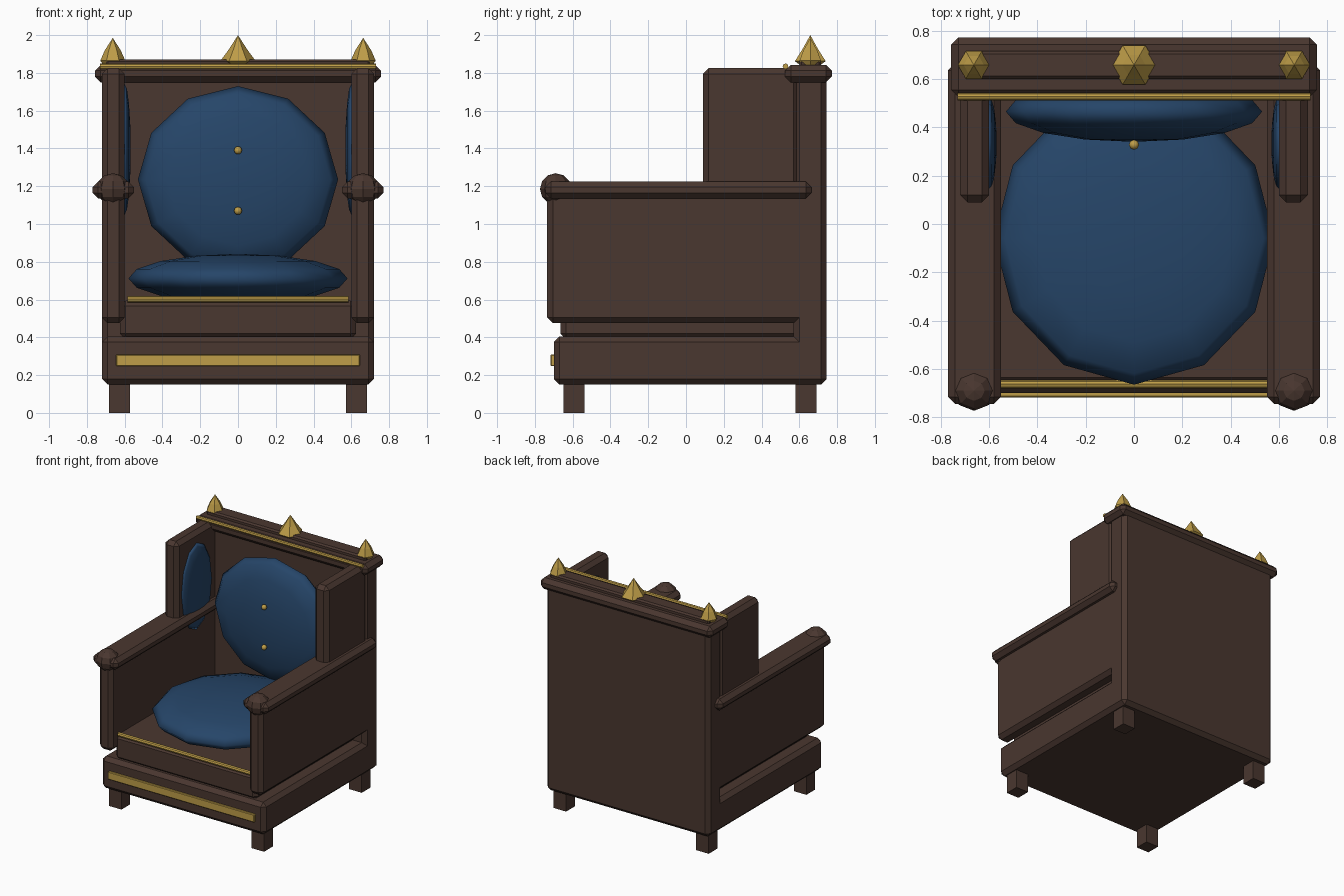
import bpy, bmesh, math
from mathutils import Matrix, Vector

if "Cube" in bpy.data.objects:
    bpy.data.objects.remove(bpy.data.objects["Cube"])


def material(name, rgb):
    m = bpy.data.materials.new(name)
    m.diffuse_color = (*rgb, 1)
    m.use_nodes = True
    m.node_tree.nodes["Principled BSDF"].inputs["Base Color"].default_value = m.diffuse_color
    return m


WOOD = material("dark_wood", (0.068, 0.038, 0.029))
BLUE = material("blue_fabric", (0.019, 0.060, 0.140))
GOLD = material("gold", (0.52, 0.34, 0.065))


def finish(name, bm, mat, smooth=False):
    bmesh.ops.recalc_face_normals(bm, faces=bm.faces)
    me = bpy.data.meshes.new(name)
    bm.to_mesh(me)
    bm.free()
    me.materials.append(mat)
    for p in me.polygons:
        p.use_smooth = smooth
    ob = bpy.data.objects.new(name, me)
    bpy.context.collection.objects.link(ob)
    return ob


def box(name, lo, hi, mat=WOOD, bevel=0.03):
    """Box between two corners, with a one-segment chamfer."""
    lo, hi = Vector(lo), Vector(hi)
    bm = bmesh.new()
    bmesh.ops.create_cube(bm, size=1)
    for v in bm.verts:
        v.co = (lo + hi) / 2 + v.co * (hi - lo)
    if bevel:
        bmesh.ops.bevel(bm, geom=bm.edges[:], offset=bevel, segments=1, affect='EDGES')
    return finish(name, bm, mat)


def ball(name, centre, radii, mat, segs=12, rings=8, axis='Z', smooth=True):
    """Ellipsoid with its poles on the given axis and a vertex at the top or front."""
    bm = bmesh.new()
    bmesh.ops.create_uvsphere(bm, u_segments=segs, v_segments=rings, radius=1)
    if axis == 'Y':
        bm.transform(Matrix.Rotation(math.pi / 2, 4, 'X'))
    elif axis == 'X':
        bm.transform(Matrix.Rotation(math.pi / 2, 4, 'Y'))
    bm.transform(Matrix.Translation(centre) @ Matrix.Diagonal((*radii, 1)))
    return finish(name, bm, mat, smooth)


def rod(name, half, y, z, r):
    """Round trim running along x."""
    bm = bmesh.new()
    bmesh.ops.create_cone(bm, cap_ends=True, segments=8, radius1=r, radius2=r, depth=2 * half)
    bm.transform(Matrix.Translation((0, y, z)) @ Matrix.Rotation(math.pi / 2, 4, 'Y'))
    return finish(name, bm, GOLD)


def finial(name, x, y, profile):
    """Six-sided turned spike."""
    bm = bmesh.new()
    rings = [[bm.verts.new((x + r * math.cos(i * math.pi / 3), y + r * math.sin(i * math.pi / 3), z))
              for i in range(6)] for r, z in profile[:-1]]
    tip = bm.verts.new((x, y, profile[-1][1]))
    bm.faces.new(rings[0][::-1])
    for a, b in zip(rings, rings[1:]):
        for i in range(6):
            j = (i + 1) % 6
            bm.faces.new((a[i], a[j], b[j], b[i]))
    for i in range(6):
        bm.faces.new((rings[-1][i], rings[-1][(i + 1) % 6], tip))
    return finish(name, bm, GOLD)


# Main body
box("base", (-0.72, -0.70, 0.15), (0.72, 0.745, 0.405))
box("seat_block", (-0.625, -0.665, 0.39), (0.625, 0.62, 0.595))
box("back_panel", (-0.72, 0.57, 0.16), (0.72, 0.745, 1.80))
box("top_rail", (-0.757, 0.525, 1.75), (0.757, 0.772, 1.842))
box("top_rail_crest", (-0.70, 0.60, 1.82), (0.70, 0.715, 1.872), bevel=0.012)

# Gold trim
box("base_plate", (-0.645, -0.717, 0.247), (0.645, -0.69, 0.31), GOLD, 0.005)
rod("seat_trim", 0.585, -0.663, 0.602, 0.017)
rod("top_trim", 0.73, 0.527, 1.835, 0.015)

# Cushions and buttons
ball("seat_cushion", (0, -0.06, 0.712), (0.58, 0.605, 0.13), BLUE)
ball("back_cushion", (0, 0.465, 1.236), (0.53, 0.125, 0.494), BLUE, axis='Y')
for z in (1.07, 1.39):
    ball("button", (0, 0.328, z), (0.021, 0.021, 0.021), GOLD, 8, 6)

# Parts repeated on both sides
for s, side in ((-1, "left"), (1, "right")):
    def xs(a, b):
        return min(s * a, s * b), max(s * a, s * b)

    x0, x1 = xs(0.60, 0.72)
    box(side + "_arm_panel", (x0, -0.735, 0.475), (x1, 0.745, 1.17))
    box(side + "_wing", (x0, 0.09, 1.11), (x1, 0.60, 1.825))
    x0, x1 = xs(0.55, 0.77)
    box(side + "_armrest", (x0, -0.745, 1.135), (x1, 0.665, 1.225))
    ball(side + "_arm_knob", (s * 0.662, -0.69, 1.185), (0.088, 0.083, 0.084), WOOD, 8, 6, smooth=False)
    ball(side + "_wing_cushion", (s * 0.60, 0.335, 1.395), (0.032, 0.19, 0.345), BLUE, axis='X')
    x0, x1 = xs(0.572, 0.683)
    for end, y in (("front", -0.648), ("back", 0.58)):
        box(f"{side}_{end}_leg", (x0, y, 0), (x1, y + 0.11, 0.2), bevel=0)
    finial(side + "_finial", s * 0.663, 0.658,
           [(0.045, 1.835), (0.066, 1.865), (0.042, 1.92), (0, 1.985)])

finial("centre_finial", 0, 0.658, [(0.06, 1.84), (0.094, 1.862), (0.048, 1.925), (0, 2.0)])
